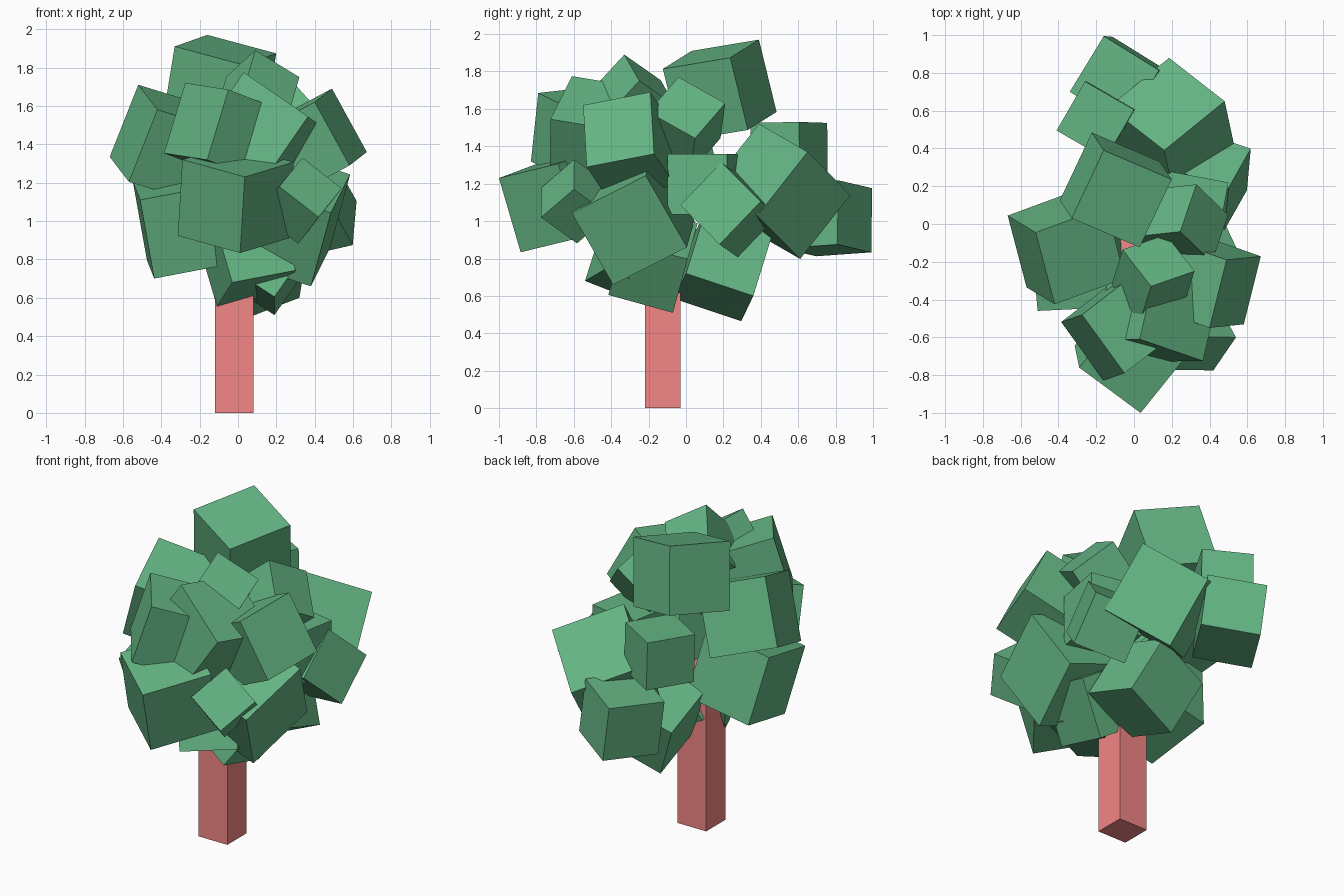
import bpy
from math import radians
from mathutils import Vector, Matrix

if "Cube" in bpy.data.objects:
    bpy.data.objects.remove(bpy.data.objects["Cube"])

def material(name, *rgb):
    m = bpy.data.materials.new(name)
    m.diffuse_color = (*rgb, 1)
    m.use_nodes = True
    m.node_tree.nodes["Principled BSDF"].inputs["Base Color"].default_value = m.diffuse_color
    return m

green = material("leaf_green", 0.127, 0.458, 0.227)
red = material("trunk_red", 0.9, 0.24, 0.24)
UP = Vector.Fill(3)
UP.z = 1
MIDDLE = UP * 1.2          # centre of the crown

def block(name, mat, matrix):
    bpy.ops.mesh.primitive_cube_add(size=1)
    ob = bpy.context.object
    ob.name = name
    ob.data.transform(matrix)
    ob.data.materials.append(mat)

def leaf(name, corner, end, roll=-90):
    """Cube from one outer edge; roll turns the outer face about that edge,
    measured from horizontal. The cube's depth goes towards the crown centre."""
    o = Vector(corner)
    u = Vector(end) - o
    size = u.length
    u.normalize()
    v = Matrix.Rotation(radians(roll), 3, u) @ UP.cross(u).normalized()
    w = u.cross(v)
    face = o + (u + v) * size / 2
    inward = -w if w.dot(face - MIDDLE) > 0 else w
    rot = Matrix((u, v, w)).transposed().to_4x4()
    block(name, green, Matrix.Translation(face + inward * size / 2) @ rot @ Matrix.Scale(size, 4))

# Trunk
block("trunk", red, Matrix.Translation((-0.02, -0.125, 0.5)) @ Matrix.Diagonal((0.2, 0.19, 1, 1)))

# Leaf cubes of the crown: edge start, edge end, roll
leaf("leaf_top", (-.16, .39, 1.97), (-.33, .03, 1.91), -14)
leaf("leaf_back_low", (-.16, .995, 1.176), (-.34, .70, 1.155), 7)
leaf("leaf_back_small", (-.26, .755, 1.525), (-.41, .495, 1.52), 1)
leaf("leaf_back_right", (.48, .65, 1.37), (.16, .39, 1.52), -146)
leaf("leaf_right_upper", (.49, -.19, 1.69), (.40, -.55, 1.62), -63)
leaf("leaf_left_upper", (-.52, -.045, 1.71), (-.42, -.425, 1.58), -107)
leaf("leaf_left_lower", (-.51, -.46, 1.11), (-.09, -.44, 1.19), -77)
leaf("leaf_right_lower", (.48, .005, .86), (.38, -.39, .66), 70)
leaf("leaf_bottom", (.19, -.07, .51), (.19, -.415, .605), 56)
leaf("leaf_bottom_front", (-.11, -.22, .555), (-.03, -.54, .68), 101)
leaf("leaf_front_small", (.42, -.775, 1.02), (.54, -.60, 1.17), 49)
leaf("leaf_front", (.035, -1, 1.23), (-.29, -.76, 1.32), -101)
leaf("leaf_front_upper_left", (-.05, -.79, 1.685), (-.275, -.48, 1.72), -73)
leaf("leaf_front_upper_right", (.03, -.61, 1.775), (.365, -.725, 1.545), -101)
leaf("leaf_top_small", (.09, -.33, 1.89), (.32, -.25, 1.75), -34)
leaf("leaf_right_top_small", (.33, .21, 1.63), (.245, -.04, 1.77), -45)
leaf("leaf_right_middle", (.50, .22, 1.36), (.44, -.10, 1.36))
leaf("leaf_right_small", (.50, .19, 1.315), (.48, -.03, 1.085), -72)
leaf("leaf_right_bottom", (.32, .36, .60), (.34, 0, .72), 112)
